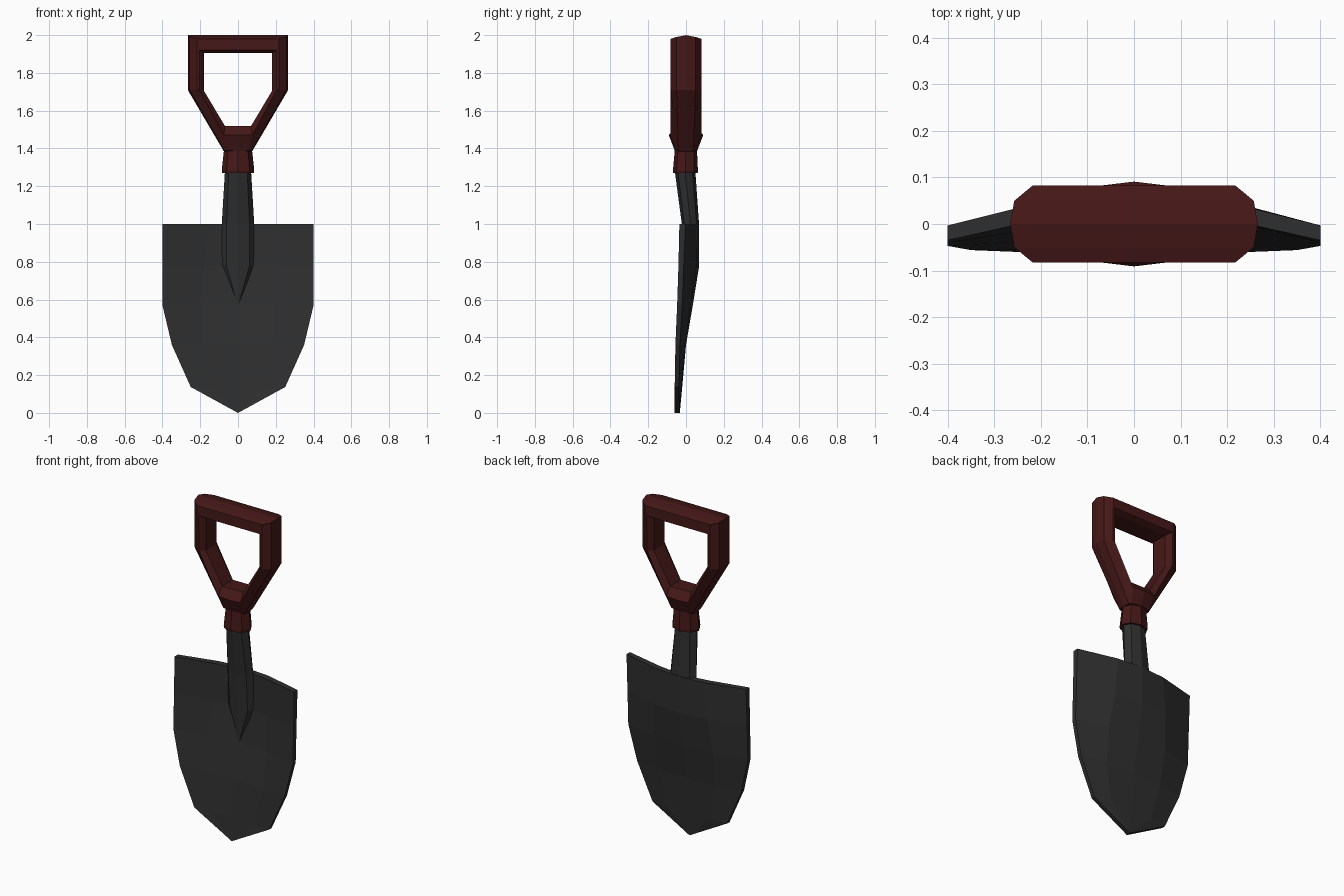
import bpy, bmesh
from math import sin, cos, pi

if "Cube" in bpy.data.objects:
    bpy.data.objects.remove(bpy.data.objects["Cube"])


def paint(name, rgb):
    m = bpy.data.materials.new(name)
    m.diffuse_color = (*rgb, 1)
    m.use_nodes = True
    m.node_tree.nodes["Principled BSDF"].inputs["Base Color"].default_value = m.diffuse_color
    return m


steel = paint("dark_steel", (0.028, 0.028, 0.028))
red = paint("dark_red", (0.06, 0.009, 0.009))


def make(name, rings, mat, close_rings=False, caps=True):
    """Bridge equal-sized point loops into a flat-shaded mesh."""
    bm = bmesh.new()
    vs = [[bm.verts.new(p) for p in r] for r in rings]
    n, count = len(vs[0]), len(vs)
    for i in range(count if close_rings else count - 1):
        a, b = vs[i], vs[(i + 1) % count]
        for j in range(n):
            k = (j + 1) % n
            bm.faces.new((a[j], a[k], b[k], b[j]))
    if caps and not close_rings:
        bm.faces.new(vs[0])
        bm.faces.new(vs[-1])
    bmesh.ops.remove_doubles(bm, verts=bm.verts, dist=0.0005)
    bmesh.ops.recalc_face_normals(bm, faces=bm.faces)
    me = bpy.data.meshes.new(name)
    bm.to_mesh(me)
    bm.free()
    me.materials.append(mat)
    ob = bpy.data.objects.new(name, me)
    bpy.context.collection.objects.link(ob)
    return ob


def octagon(z, rx, front, back):
    cy, ry = (front + back) / 2, (back - front) / 2
    return [(rx * sin(i * pi / 4), cy + ry * cos(i * pi / 4), z) for i in range(8)]


# Dished blade: z, half width, fold x, centre front/back y, edge front/back y
rows = [
    (1.00, 0.40, 0.16, 0.040, 0.070, -0.035, -0.003),
    (0.78, 0.40, 0.18, 0.035, 0.070, -0.040, -0.012),
    (0.57, 0.40, 0.20, 0.006, 0.036, -0.047, -0.020),
    (0.36, 0.35, 0.19, -0.028, 0.000, -0.056, -0.032),
    (0.137, 0.25, 0.14, -0.049, -0.020, -0.060, -0.037),
    (0.00, 0.00, 0.00, -0.060, -0.033, -0.060, -0.033),
]
blade = []
for z, w, fx, cf, cb, ef, eb in rows:
    ff, fb = ef + (cf - ef) * 0.72, eb + (cb - eb) * 0.82
    front = [(-w, ef), (-fx, ff), (0, cf), (fx, ff), (w, ef)]
    back = [(w, eb), (fx, fb), (0, cb), (-fx, fb), (-w, eb)]
    blade.append([(x, y, z) for x, y in front + back])
bl = make("blade", blade, steel, caps=False)
bm = bmesh.new()
bm.from_mesh(bl.data)
top = [e for e in bm.edges if e.is_boundary and all(v.co.z > 0.99 for v in e.verts)]
bmesh.ops.edgeloop_fill(bm, edges=top)
bmesh.ops.triangulate(bm, faces=[f for f in bm.faces if all(v.co.z > 0.99 for v in f.verts)])
bmesh.ops.recalc_face_normals(bm, faces=bm.faces)
bm.to_mesh(bl.data)
bm.free()

# Shaft flowing into the blade and ending in a point
make("shaft", [
    octagon(1.30, 0.068, -0.062, 0.048),
    octagon(1.00, 0.086, -0.022, 0.069),
    octagon(0.78, 0.086, -0.005, 0.066),
    octagon(0.57, 0.003, 0.005, 0.020),
], steel)

# Collar at the bottom of the grip
make("collar", [
    octagon(1.27, 0.084, -0.068, 0.062),
    octagon(1.285, 0.086, -0.069, 0.063),
    octagon(1.395, 0.074, -0.059, 0.058),
], red)

# D-shaped grip: half sections as (x, y, z) from outer ridge to inner face
centre = [(0, 0, 1.385), (0, 0.04, 1.385), (0, 0.06, 1.39), (0, 0.091, 1.47), (0, 0.05, 1.52)]
crotch = [(0.075, 0, 1.385), (0.07, 0.04, 1.385), (0.058, 0.05, 1.39),
          (0.075, 0.082, 1.47), (0.07, 0.05, 1.52)]
shoulder = [(0.266, 0, 1.71), (0.257, 0.05, 1.71), (0.217, 0.081, 1.71),
            (0.205, 0.081, 1.71), (0.18, 0.05, 1.705)]
corner = [(0.266, 0, 2.0), (0.257, 0.05, 1.99), (0.217, 0.083, 1.98),
          (0.205, 0.083, 1.92), (0.18, 0.05, 1.905)]


def full(half, s=1):
    return [(s * x, -y, z) for x, y, z in half] + \
           [(s * x, y, z) for x, y, z in reversed(half[1:])]


make("grip", [full(centre), full(crotch), full(shoulder), full(corner),
              full(corner, -1), full(shoulder, -1), full(crotch, -1)],
     red, close_rings=True)
